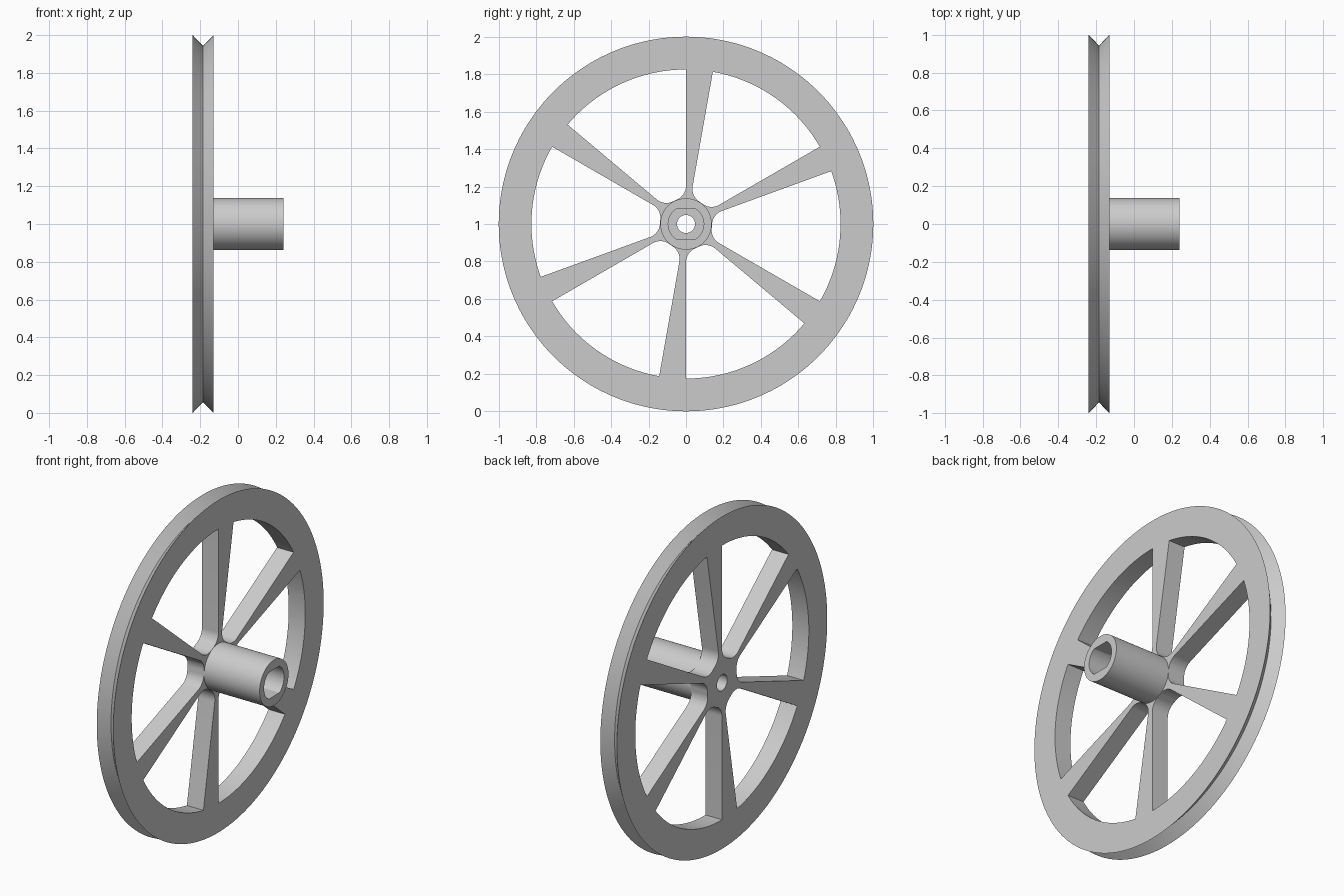
import bpy, bmesh
from math import sin, cos, asin, pi, radians, sqrt, degrees

cube = bpy.data.objects.get("Cube")
if cube:
    bpy.data.objects.remove(cube, do_unlink=True)

SEG = 144
X_BACK, X_FACE, X_END = -0.24, -0.13, 0.24
RIM_INNER, HUB_R, HOLE_R = 0.825, 0.137, 0.048
CENTRE_Z = 1.0

grey = bpy.data.materials.new("plain grey")
grey.use_nodes = True
COLOUR = (0.6, 0.6, 0.6, 1)
grey.diffuse_color = COLOUR
grey.node_tree.nodes["Principled BSDF"].inputs["Base Color"].default_value = COLOUR


def finish(name, bm):
    bmesh.ops.recalc_face_normals(bm, faces=bm.faces)
    mesh = bpy.data.meshes.new(name)
    bm.to_mesh(mesh)
    bm.free()
    mesh.materials.append(grey)
    obj = bpy.data.objects.new(name, mesh)
    bpy.context.collection.objects.link(obj)
    obj.location.z = CENTRE_Z
    return obj


def lathe(name, profile):
    """Revolve a closed profile of (x, radius function) about the x axis."""
    bm = bmesh.new()
    rings = []
    for i in range(SEG):
        a = 2 * pi * i / SEG
        rings.append([bm.verts.new((x, r(a) * cos(a), r(a) * sin(a))) for x, r in profile])
    n = len(profile)
    for i in range(SEG):
        p, q = rings[i], rings[(i + 1) % SEG]
        for j in range(n):
            k = (j + 1) % n
            bm.faces.new((p[j], p[k], q[k], q[j]))
    return finish(name, bm)


def round_at(radius):
    return lambda a: radius


def arc(cy, cz, r, a0, a1, n):
    return [(cy + r * cos(a0 + (a1 - a0) * i / n), cz + r * sin(a0 + (a1 - a0) * i / n))
            for i in range(n + 1)]


def window_outline(start, end, fillet=0.08, inner=0.139):
    """Sector between two radial spoke edges, rounded at the hub."""
    off = asin(fillet / (inner + fillet))
    d = inner + fillet
    pts = arc(0, 0, RIM_INNER, start, end, 24)
    a, b = end - off, start + off
    pts += arc(d * cos(a), d * sin(a), fillet, end + pi / 2, a + pi, 10)
    pts += arc(d * cos(b), d * sin(b), fillet, b + pi, start + 1.5 * pi, 10)
    return pts


# Grooved wheel disc with a centre hole
groove_x = (X_BACK + X_FACE) / 2
wheel = lathe("spoked_wheel", [(x, round_at(r)) for x, r in (
    (X_BACK, HOLE_R), (X_BACK, 1.0), (groove_x, 0.943), (X_FACE, 1.0), (X_FACE, HOLE_R))])

# Six windows leave six tapered spokes
bm = bmesh.new()
for k in range(6):
    turn = radians(60 * k)
    outline = window_outline(turn + radians(30), turn + radians(80))
    face = bm.faces.new([bm.verts.new((X_BACK - 0.1, y, z)) for y, z in outline])
    ext = bmesh.ops.extrude_face_region(bm, geom=[face])
    moved = [v for v in ext["geom"] if isinstance(v, bmesh.types.BMVert)]
    bmesh.ops.translate(bm, verts=moved, vec=(0.3, 0, 0))
cutter = finish("window_cutter", bm)
cutter.hide_render = True

cut = wheel.modifiers.new("windows", "BOOLEAN")
cut.operation = "DIFFERENCE"
cut.solver = "EXACT"
cut.object = cutter
bpy.context.view_layer.objects.active = wheel
bpy.ops.object.modifier_apply(modifier=cut.name)
bpy.data.objects.remove(cutter, do_unlink=True)


# Hub tube with a bore flattened at top and bottom
def bore(a):
    return min(0.095, 0.08 / max(abs(sin(a)), 0.01))


hub = lathe("hub_tube", [(X_FACE, round_at(HUB_R)), (X_END, round_at(HUB_R)),
                         (X_END, bore), (X_FACE, bore)])

# Smooth curved walls, keep edges sharp
bpy.ops.object.select_all(action="DESELECT")
for obj in (wheel, hub):
    obj.select_set(True)
bpy.context.view_layer.objects.active = wheel
bpy.ops.object.shade_smooth_by_angle(angle=radians(30))
